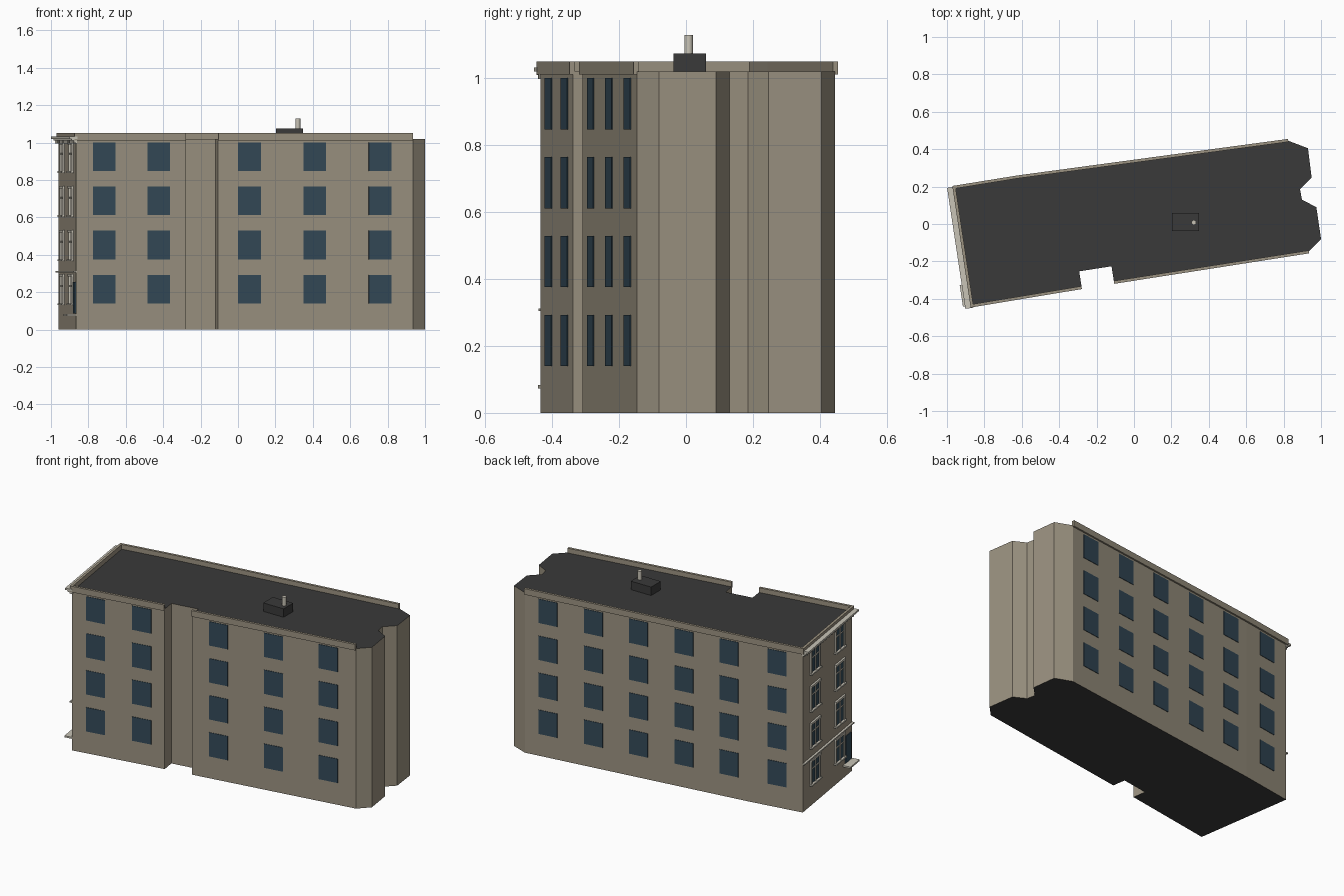
import bpy, bmesh
from mathutils import Vector

if "Cube" in bpy.data.objects:
    bpy.data.objects.remove(bpy.data.objects["Cube"])


def material(name, rgb):
    m = bpy.data.materials.new(name)
    m.diffuse_color = (*rgb, 1)
    m.use_nodes = True
    m.node_tree.nodes["Principled BSDF"].inputs["Base Color"].default_value = m.diffuse_color
    return m


WALL = material("tan_wall", (0.33, 0.29, 0.22))
ROOF = material("dark_roof", (0.042, 0.042, 0.042))
GLASS = material("blue_glass", (0.034, 0.068, 0.098))
TRIM = material("pale_trim", (0.58, 0.55, 0.47))

# Footprint, counter-clockwise from the back-left corner
PLAN = [Vector(p) for p in [
    (-0.96, 0.195), (-0.865, -0.435), (-0.28, -0.338), (-0.293, -0.253),
    (-0.12, -0.226), (-0.107, -0.31), (0.935, -0.147), (1.0, -0.08),
    (0.975, 0.09), (0.898, 0.13), (0.888, 0.185), (0.95, 0.247),
    (0.93, 0.405), (0.825, 0.445), (-0.62, 0.25)]]
ROOF_Z = 1.02
FLOORS = [0.14 + 0.2357 * i for i in range(4)]
WIN_H = 0.153


def finish(name, bm, mats):
    bmesh.ops.recalc_face_normals(bm, faces=bm.faces)
    me = bpy.data.meshes.new(name)
    bm.to_mesh(me)
    bm.free()
    for m in mats:
        me.materials.append(m)
    ob = bpy.data.objects.new(name, me)
    bpy.context.collection.objects.link(ob)
    return ob


def prism(bm, pts, z0, z1):
    """Extrude a plan outline from z0 to z1."""
    f = bm.faces.new([bm.verts.new((p[0], p[1], z0)) for p in pts])
    top = bmesh.ops.extrude_face_region(bm, geom=[f])["geom"]
    for v in top:
        if isinstance(v, bmesh.types.BMVert):
            v.co.z = z1


def wall_box(bm, i, s0, s1, d0, d1, z0, z1):
    """Box on wall i: s along the wall, d outward from it, z up."""
    a, b = PLAN[i], PLAN[(i + 1) % len(PLAN)]
    u = (b - a).normalized()
    n = Vector((u.y, -u.x))
    prism(bm, [a + u * s + n * d for s, d in
               ((s0, d0), (s1, d0), (s1, d1), (s0, d1))], z0, z1)


def wall_len(i):
    return (PLAN[(i + 1) % len(PLAN)] - PLAN[i]).length


def along(i, x):
    """Distance along wall i at the given x."""
    a, b = PLAN[i], PLAN[(i + 1) % len(PLAN)]
    return (x - a.x) / (b.x - a.x) * wall_len(i)


# Main block: walls tan, roof and underside dark
bm = bmesh.new()
prism(bm, PLAN, 0, ROOF_Z)
bm.normal_update()
for f in bm.faces:
    f.material_index = int(abs(f.normal.z) > 0.5)
finish("building_block", bm, [WALL, ROOF])

# Parapets along facade, front and back
bm = bmesh.new()
for i in (0, 1, 5, 13, 14):
    e0 = 0.01 if i in (0, 1) else 0
    e1 = 0.01 if i in (0, 14) else 0
    wall_box(bm, i, -e0, wall_len(i) + e1, -0.006, 0.01, 1.012, 1.05)
finish("parapet", bm, [WALL])

# Plain windows on the long sides: (wall, centre x)
bm = bmesh.new()
columns = [(1, -0.716), (1, -0.425), (5, 0.061), (5, 0.411), (5, 0.759)]
columns += [(13, 0.675), (13, 0.382), (13, 0.092), (13, -0.201),
            (13, -0.491), (14, -0.797)]
for i, x in columns:
    s = along(i, x)
    for z in FLOORS:
        wall_box(bm, i, s - 0.061, s + 0.061, -0.002, 0.003, z, z + WIN_H)
finish("side_windows", bm, [GLASS])

# Left facade: paned windows with frames, lintels and sills
panes, frames = bmesh.new(), bmesh.new()
for s in (0.155, 0.475):
    for z in FLOORS:
        t = z + WIN_H - 0.005
        wall_box(panes, 0, s - 0.055, s + 0.055, -0.002, 0.003, z, t)
        for c, w in ((-0.055, 0.007), (0, 0.005), (0.055, 0.007)):
            wall_box(frames, 0, s + c - w, s + c + w, 0, 0.009, z, t)
        wall_box(frames, 0, s - 0.055, s + 0.055, 0, 0.007,
                 z + 0.09, z + 0.097)
        wall_box(frames, 0, s - 0.062, s + 0.062, 0, 0.012, t - 0.005, t + 0.008)
        wall_box(frames, 0, s - 0.068, s + 0.068, 0, 0.017, z - 0.009, z)
finish("facade_panes", panes, [GLASS])
finish("facade_frames", frames, [TRIM])

# Entrance door and its step
bm = bmesh.new()
wall_box(bm, 0, 0.55, 0.622, -0.002, 0.005, 0.085, 0.255)
finish("door", bm, [GLASS])
bm = bmesh.new()
wall_box(bm, 0, 0.52, 0.637, 0, 0.05, 0.073, 0.083)
finish("door_step", bm, [TRIM])

# Belt course, stepped cornice and its brackets
L = wall_len(0)
bm = bmesh.new()
wall_box(bm, 0, -0.004, L + 0.004, 0, 0.014, 0.304, 0.312)
finish("belt_course", bm, [TRIM])
bm = bmesh.new()
for d, z0, z1 in ((0.014, 0.998, 1.01), (0.026, 1.01, 1.02), (0.039, 1.02, 1.032)):
    wall_box(bm, 0, -0.004, L + d / 3, -0.004, d, z0, z1)
for k in range(16):
    s = 0.02 + k * (L - 0.04) / 15
    wall_box(bm, 0, s - 0.006, s + 0.006, 0, 0.022, 0.996, 1.012)
finish("cornice", bm, [TRIM])

# Rooftop box and vent pipe
bm = bmesh.new()
prism(bm, [(0.204, -0.037), (0.347, -0.037), (0.347, 0.06), (0.204, 0.06)],
      ROOF_Z - 0.005, 1.074)
finish("roof_box", bm, [ROOF])
bpy.ops.mesh.primitive_cylinder_add(vertices=12, radius=0.013, depth=0.058,
                                    location=(0.32, 0.008, 1.1))
pipe = bpy.context.object
pipe.name = "vent_pipe"
pipe.data.materials.append(TRIM)
bpy.ops.object.shade_smooth_by_angle()
